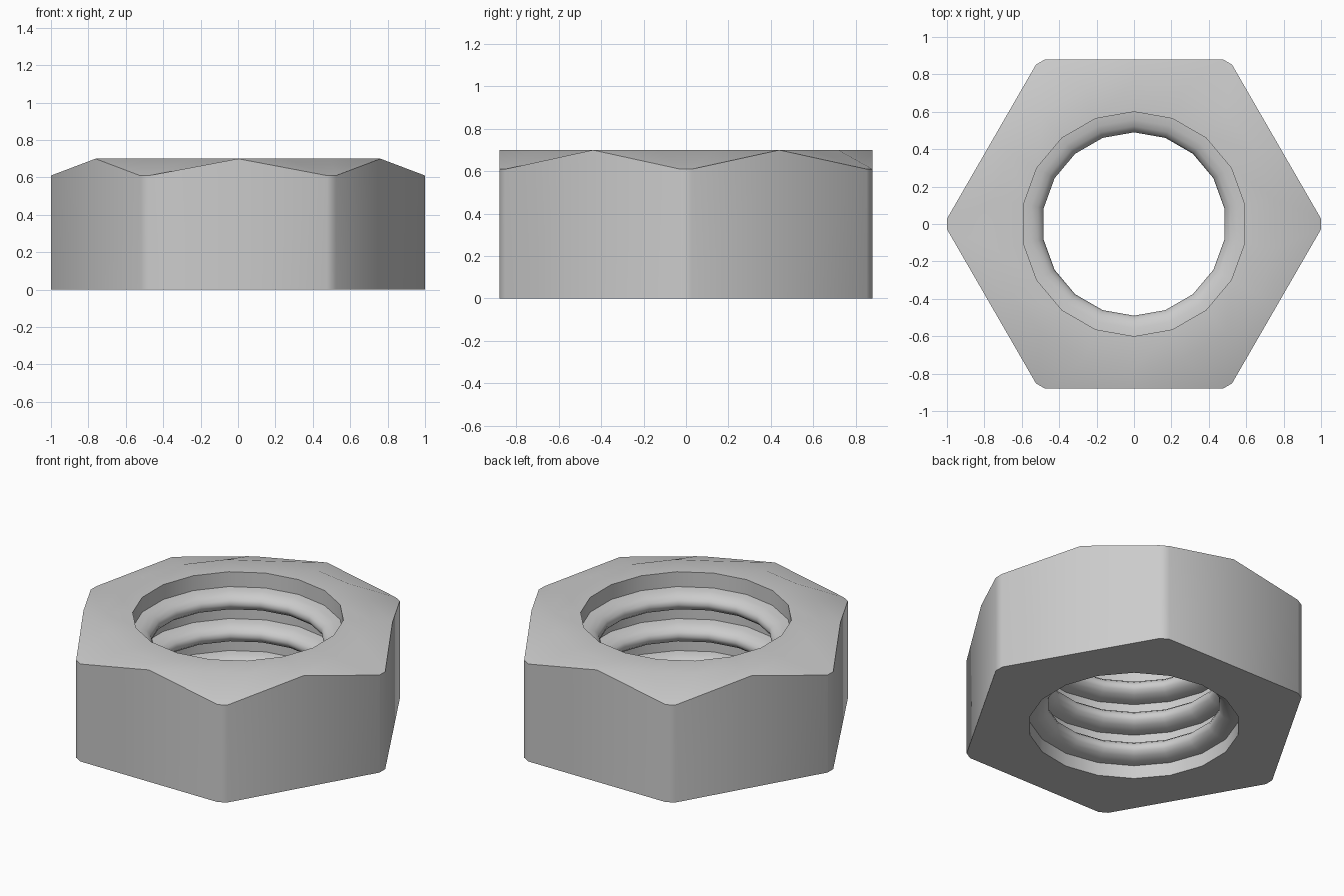
import bpy, bmesh
from math import sin, cos, pi, radians

if "Cube" in bpy.data.objects:
    bpy.data.objects.remove(bpy.data.objects["Cube"])

SIDES = 18
HEIGHT, CORNER_Z = 0.70, 0.61
FLAT, HOLE = 0.88, 0.60

bm = bmesh.new()


def circle(r, z):
    return [bm.verts.new((r * cos(a), r * sin(a), z))
            for a in (radians(10 + 20 * i) for i in range(SIDES))]


def hexagon(z_corner, z_mid):
    # each side: clipped corner, middle of flat, next clipped corner
    tip = 2 * (FLAT - cos(pi / 6))
    mid = (FLAT * cos(pi / 6), FLAT * sin(pi / 6), z_mid)
    c, s = cos(pi / 3), sin(pi / 3)
    pts = [(1, tip, z_corner), mid, (c + s * tip, s - c * tip, z_corner)]
    ring = []
    for k in range(6):
        c, s = cos(k * pi / 3), sin(k * pi / 3)
        ring += [bm.verts.new((x * c - y * s, x * s + y * c, z)) for x, y, z in pts]
    return ring


# outer body, chamfer and flat top
rings = [hexagon(0, 0), hexagon(CORNER_Z, HEIGHT), circle(0.765, HEIGHT), circle(HOLE, HEIGHT)]

# three rounded thread ridges inside the hole, top to bottom
for zc in (0.545, 0.345, 0.145):
    for i in range(9):
        t = pi * i / 8
        rings.append(circle(HOLE - 0.11 * sin(t), zc + 0.062 * cos(t)))
rings.append(circle(HOLE, 0))

# skin all rings into a closed solid
for a, b in zip(rings, rings[1:] + rings[:1]):
    for i in range(SIDES):
        j = (i + 1) % SIDES
        bm.faces.new((a[i], a[j], b[j], b[i]))
bmesh.ops.recalc_face_normals(bm, faces=bm.faces)

mesh = bpy.data.meshes.new("hex_nut")
bm.to_mesh(mesh)
bm.free()
nut = bpy.data.objects.new("hex_nut", mesh)
bpy.context.collection.objects.link(nut)
bpy.context.view_layer.objects.active = nut
nut.select_set(True)
bpy.ops.object.shade_smooth_by_angle(angle=radians(50))
